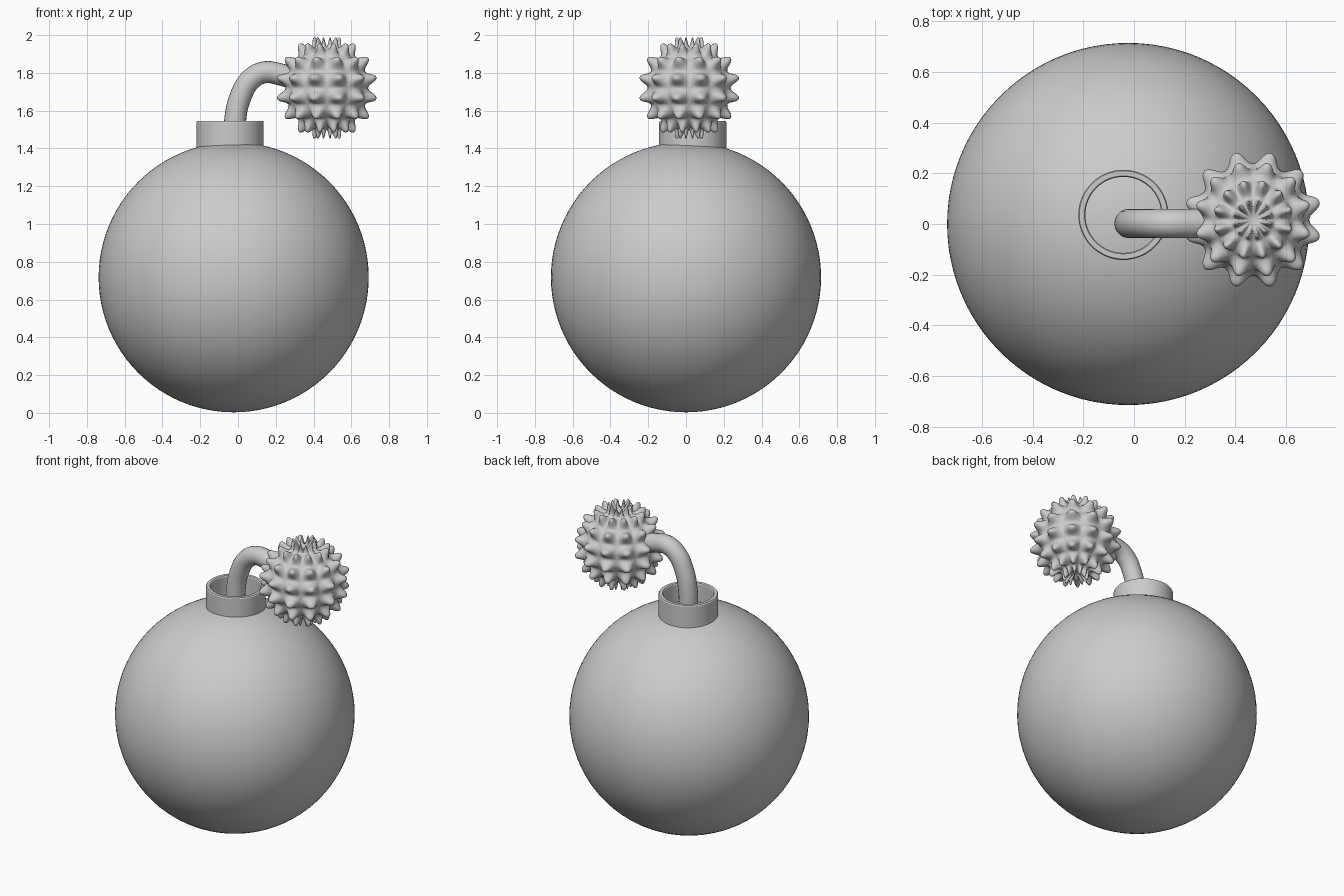
import bpy, bmesh, math
from mathutils import Vector

if "Cube" in bpy.data.objects:
    bpy.data.objects.remove(bpy.data.objects["Cube"])


def mesh_object(name, bm, loc, angle=None):
    bmesh.ops.recalc_face_normals(bm, faces=bm.faces)
    me = bpy.data.meshes.new(name)
    bm.to_mesh(me)
    bm.free()
    ob = bpy.data.objects.new(name, me)
    ob.location = loc
    bpy.context.collection.objects.link(ob)
    bpy.ops.object.select_all(action='DESELECT')
    ob.select_set(True)
    bpy.context.view_layer.objects.active = ob
    if angle:
        bpy.ops.object.shade_smooth_by_angle(angle=math.radians(angle))
    else:
        bpy.ops.object.shade_smooth()
    return ob


# round body
bm = bmesh.new()
bmesh.ops.create_uvsphere(bm, u_segments=96, v_segments=48, radius=0.715)
mesh_object("body", bm, (-0.023, 0, 0.718))

# open collar: closed ring profile spun around z
profile = [(0.150, -0.06), (0.178, -0.06), (0.178, 0.118), (0.174, 0.124),
           (0.154, 0.124), (0.150, 0.118)]
bm = bmesh.new()
verts = [bm.verts.new((r, 0, z)) for r, z in profile]
edges = [bm.edges.new((verts[i], verts[(i + 1) % len(verts)])) for i in range(len(verts))]
bmesh.ops.spin(bm, geom=verts + edges, cent=(0, 0, 0), axis=(0, 0, 1),
               angle=2 * math.pi, steps=64, use_merge=True)
bmesh.ops.remove_doubles(bm, verts=bm.verts, dist=1e-4)
mesh_object("collar", bm, (-0.042, 0.036, 1.42), 30)

# bent fuse
path = [(-0.018, 1.38), (-0.016, 1.54), (0.012, 1.67), (0.068, 1.765),
        (0.14, 1.803), (0.22, 1.793), (0.31, 1.765), (0.42, 1.735)]
cu = bpy.data.curves.new("fuse", 'CURVE')
cu.dimensions = '3D'
cu.bevel_depth = 0.058
cu.bevel_resolution = 8
cu.use_fill_caps = True
sp = cu.splines.new('BEZIER')
sp.bezier_points.add(len(path) - 1)
for p, (x, z) in zip(sp.bezier_points, path):
    p.co = (x, 0.002, z)
    p.handle_left_type = p.handle_right_type = 'AUTO'
bpy.context.collection.objects.link(bpy.data.objects.new("fuse", cu))

# spark: every face of a coarse sphere pulled out into a blunt spike
bm = bmesh.new()
bmesh.ops.create_uvsphere(bm, u_segments=12, v_segments=8, radius=0.205)
spikes = bmesh.ops.extrude_discrete_faces(bm, faces=bm.faces[:])["faces"]
for f in spikes:
    c = f.calc_center_median()
    tip = c.normalized() * 0.285
    for v in f.verts:
        v.co = tip + (v.co - c) * 0.5
spark = mesh_object("spark", bm, (0.47, 0.017, 1.72))
sub = spark.modifiers.new("round", 'SUBSURF')
sub.levels = sub.render_levels = 2
